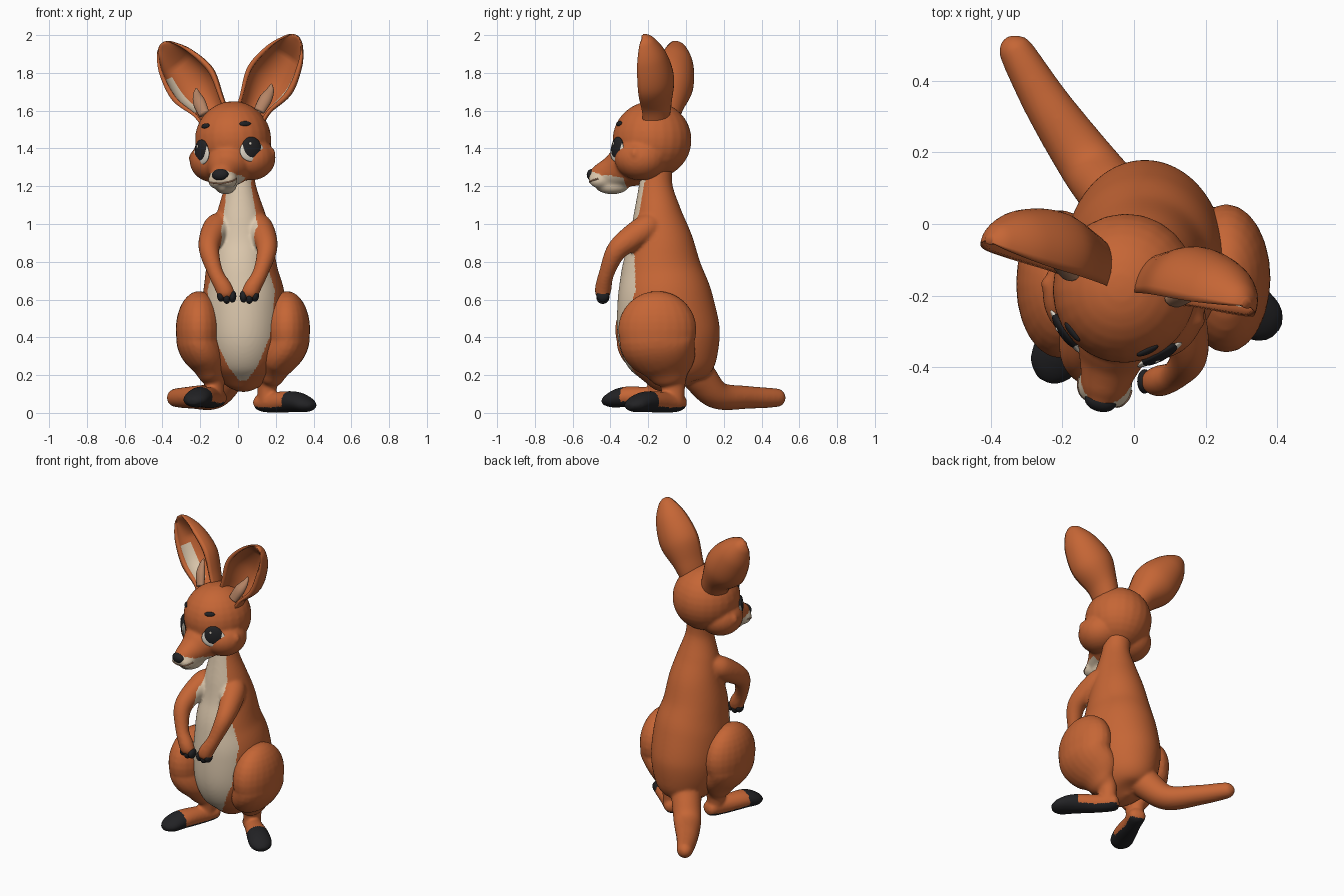
import bpy, bmesh, math
from mathutils import Vector, Matrix
from mathutils.bvhtree import BVHTree

if "Cube" in bpy.data.objects:
    bpy.data.objects.remove(bpy.data.objects["Cube"])


def material(name, rgb):
    m = bpy.data.materials.new(name)
    m.use_nodes = True
    m.diffuse_color = (*rgb, 1)
    m.node_tree.nodes["Principled BSDF"].inputs["Base Color"].default_value = (*rgb, 1)
    return m


FUR = material("orange fur", (0.56, 0.132, 0.036))
CREAM = material("cream fur", (0.72, 0.58, 0.42))
BLACK = material("black", (0.016, 0.016, 0.018))
WHITE = material("eye white", (0.82, 0.75, 0.64))
TAN = material("tan tuft", (0.46, 0.23, 0.13))


def spline(rows, steps=8):
    """Smooth rows of numbers through their control rows."""
    rows = [Vector(r) for r in rows]
    out = []
    for i in range(len(rows) - 1):
        a, b, c, d = rows[max(i - 1, 0)], rows[i], rows[i + 1], rows[min(i + 2, len(rows) - 1)]
        for k in range(steps):
            t = k / steps
            out.append(0.5 * (2 * b + (c - a) * t + (2 * a - 5 * b + 4 * c - d) * t * t
                              + (3 * b - a - 3 * c + d) * t ** 3))
    return out + [rows[-1]]


def rings_to_faces(bm, rings):
    """Skin the rings and give (ring, step, face) for each side face."""
    verts = [[bm.verts.new(p) for p in ring] for ring in rings]
    n = len(verts[0])
    grid = []
    for i, (lo, hi) in enumerate(zip(verts, verts[1:])):
        for j in range(n):
            k = (j + 1) % n
            grid.append((i, j, bm.faces.new((lo[j], lo[k], hi[k], hi[j]))))
    bm.faces.new(verts[0][::-1])
    bm.faces.new(verts[-1])
    return grid


def tube(bm, rows, ref=(0, 0, 1), seg=24, steps=8):
    """Loft ellipses; rows are x, y, z, side radius, other radius."""
    pts = spline(rows, steps)
    rings = []
    for i, p in enumerate(pts):
        t = Vector(pts[min(i + 1, len(pts) - 1)][:3]) - Vector(pts[max(i - 1, 0)][:3])
        side = t.cross(Vector(ref)).normalized()
        up = side.cross(t).normalized()
        rings.append([Vector(p[:3]) + side * p[3] * math.cos(a) + up * p[4] * math.sin(a)
                      for a in (math.tau * j / seg for j in range(seg))])
    rings_to_faces(bm, rings)


def ball(bm, centre, radii, base=Matrix()):
    m = base @ Matrix.Translation(centre) @ Matrix.Diagonal((*radii, 1))
    bmesh.ops.create_uvsphere(bm, u_segments=24, v_segments=16, radius=1, matrix=m)


def finish(name, bm, mats, rule=None, voxel=0, smooth=5, matrix=Matrix()):
    """Make the object, fuse it if asked, and colour faces by rule."""
    bmesh.ops.recalc_face_normals(bm, faces=bm.faces)
    me = bpy.data.meshes.new(name)
    bm.to_mesh(me)
    bm.free()
    ob = bpy.data.objects.new(name, me)
    bpy.context.collection.objects.link(ob)
    if voxel:
        mod = ob.modifiers.new("fuse", "REMESH")
        mod.mode, mod.voxel_size = "VOXEL", voxel
        mod = ob.modifiers.new("soften", "SMOOTH")
        mod.factor, mod.iterations = 0.5, smooth
        dg = bpy.context.evaluated_depsgraph_get()
        me = bpy.data.meshes.new_from_object(ob.evaluated_get(dg))
        ob.modifiers.clear()
        ob.data = me
        me.materials.clear()
    for m in mats:
        me.materials.append(m)
    for f in me.polygons:
        f.use_smooth = True
        if rule:
            f.material_index = rule(f.center, f.normal)
    ob.matrix_world = matrix
    return ob


# Cream bib: height, half width, front of the chest (arms lie further forward)
bib = [(0.17, 0.02, -0.2), (0.25, 0.08, -0.28), (0.4, 0.145, -0.355), (0.5, 0.165, -0.365),
       (0.65, 0.178, -0.355), (0.8, 0.135, -0.335), (1.0, 0.092, -0.288), (1.2, 0.064, -0.25),
       (1.4, 0.064, -0.23)]


def bib_rule(c, n):
    for (z0, w0, y0), (z1, w1, y1) in zip(bib, bib[1:]):
        if z0 <= c.z < z1:
            t = (c.z - z0) / (z1 - z0)
            on_arm = c.z > 0.55 and c.y < y0 + (y1 - y0) * t - 0.018
            return int(n.y < 0 and c.y < -0.08 and not on_arm
                       and abs(c.x - 0.03 + 0.02 * c.z) < w0 + (w1 - w0) * t)
    return 0


# Torso and neck
bm = bmesh.new()
tube(bm, [(0.03, -0.04, 0.125, 0.02, 0.03), (0.03, -0.05, 0.16, 0.11, 0.14),
          (0.03, -0.06, 0.25, 0.185, 0.225), (0.03, -0.088, 0.4, 0.222, 0.27),
          (0.03, -0.112, 0.6, 0.22, 0.253), (0.02, -0.128, 0.75, 0.192, 0.217),
          (0.02, -0.133, 0.9, 0.165, 0.174), (0.015, -0.15, 1.05, 0.13, 0.13),
          (0.01, -0.16, 1.2, 0.085, 0.09), (0, -0.15, 1.32, 0.08, 0.08)],
     ref=(0, 1, 0), seg=64)
# Tail lying on the ground behind
tube(bm, [(0.0, 0.0, 0.3, 0.1, 0.1), (-0.06, 0.08, 0.18, 0.09, 0.09),
          (-0.13, 0.17, 0.092, 0.083, 0.073), (-0.24, 0.33, 0.082, 0.066, 0.06),
          (-0.325, 0.475, 0.08, 0.05, 0.05), (-0.343, 0.508, 0.08, 0.037, 0.037),
          (-0.35, 0.525, 0.08, 0.012, 0.012)])
# Arms flowing out of the shoulders
for s in (1, -1):
    tube(bm, [(s * 0.08, -0.13, 1.04, 0.03, 0.03), (s * 0.105, -0.19, 0.99, 0.072, 0.072),
              (s * 0.142, -0.29, 0.925, 0.064, 0.068), (s * 0.152, -0.37, 0.855, 0.053, 0.055),
              (s * 0.118, -0.42, 0.74, 0.041, 0.041), (s * 0.075, -0.438, 0.66, 0.046, 0.044),
              (s * 0.06, -0.44, 0.62, 0.042, 0.036), (s * 0.058, -0.44, 0.6, 0.012, 0.012)],
         ref=(0, 1, 0))
finish("torso_arms_and_tail", bm, [FUR, CREAM], bib_rule, voxel=0.009, smooth=8)

# Claws
for s, side in ((1, "left"), (-1, "right")):
    bm = bmesh.new()
    for x, z in ((0.03, 0.617), (0.06, 0.61), (0.09, 0.622)):
        ball(bm, (s * x, -0.44, z), (0.021, 0.034, 0.033))
    finish(side + "_claws", bm, [BLACK])


# Legs: thigh tapering to the ankle, and long foot with black toe and sole
def leg(name, thigh, ankle, toe, lift, black_from):
    thigh, ankle, toe = Vector(thigh), Vector(ankle), Vector(toe)
    bm = bmesh.new()
    ball(bm, thigh, (0.124, 0.208, 0.205))
    tube(bm, [(*(thigh + Vector((0, 0, 0.05))), 0.1, 0.17), (*(thigh + Vector((0, 0, -0.06))), 0.12, 0.2),
              (*thigh.lerp(ankle, 0.56), 0.106, 0.165), (*thigh.lerp(ankle, 0.82), 0.075, 0.11),
              (*ankle, 0.054, 0.068), (ankle.x, ankle.y, 0.06 + lift, 0.05, 0.06)],
         ref=(0, 1, 0))
    heel = Vector((ankle.x, ankle.y, 0.055 + lift))
    toe.z = heel.z
    size = (toe - heel).length
    along = (toe - heel).normalized()
    path = [(-0.075, 0.02, 0.015, 0), (-0.05, 0.052, 0.045, 0), (0.05, 0.055, 0.055, 0),
            (0.6 * size, 0.07, 0.055, 0.004), (size - 0.045, 0.066, 0.04, -0.012),
            (size, 0.028, 0.016, -0.022)]
    tube(bm, [(*(heel + along * d + Vector((0, 0, dz))), w, h) for d, w, h, dz in path])

    def rule(c, n):
        tip = (c - heel).dot(along) > black_from and c.z < 0.15
        return int(tip or (n.z < -0.5 and c.z < 0.05 + lift))
    finish(name, bm, [FUR, BLACK], rule, voxel=0.009, smooth=5)


leg("left_leg", (0.258, -0.152, 0.44), (0.155, -0.07, 0.15), (0.395, -0.305, 0), 0, 0.17)
leg("right_leg", (-0.206, -0.168, 0.44), (-0.125, -0.14, 0.16), (-0.245, -0.44, 0), 0.025, 0.2)

# Head, built facing forward and then turned
TURN = (Matrix.Translation((-0.025, -0.18, 1.43)) @ Matrix.Rotation(math.radians(-14), 4, "Z")
        @ Matrix.Rotation(-0.055, 4, "Y"))
bm = bmesh.new()
ball(bm, (0, 0, 0.015), (0.202, 0.21, 0.205))
for s in (1, -1):
    ball(bm, (s * 0.1, -0.035, -0.09), (0.13, 0.14, 0.115))
    ball(bm, (s * 0.195, -0.04, -0.07), (0.042, 0.03, 0.042))
    ball(bm, (s * 0.035, -0.275, -0.198), (0.042, 0.058, 0.045))
tube(bm, [(0, 0, -0.08, 0.13, 0.12), (0, -0.12, -0.115, 0.125, 0.12), (0, -0.21, -0.155, 0.088, 0.09),
          (0, -0.295, -0.175, 0.06, 0.058), (0, -0.335, -0.175, 0.035, 0.035)])
ball(bm, (0, -0.215, -0.23), (0.055, 0.09, 0.043))


def muzzle_rule(c, n):
    return int(c.y < -0.13 and c.z < -0.178 + 0.35 * max(0, -c.y - 0.24) - 0.2 * max(0, 0.2 + c.y))


head = finish("head", bm, [FUR, CREAM], muzzle_rule, voxel=0.009, smooth=9, matrix=TURN)
skin = bmesh.new()
skin.from_mesh(head.data)
tree = BVHTree.FromBMesh(skin)


def on_skin(direction, facing=None, origin=(0, 0, 0)):
    """Frame on the head surface with z pointing outward."""
    loc, normal, _, _ = tree.ray_cast(Vector(origin), Vector(direction).normalized())
    out = Vector(facing) if facing else normal
    return Matrix.Translation(loc) @ out.to_track_quat("Z", "Y").to_matrix().to_4x4()


bm = bmesh.new()
ball(bm, (0, -0.322, -0.17), (0.045, 0.03, 0.032))
finish("nose", bm, [BLACK], matrix=TURN)

# Mouth line around the muzzle
bm = bmesh.new()
mouth = []
for i in range(-6, 7):
    a = i * 0.16
    p = on_skin((math.sin(a), -math.cos(a), -0.3 + 0.2 * abs(a)), origin=(0, -0.22, -0.185)).translation
    mouth.append((*p, 0.004, 0.004))
tube(bm, mouth, seg=8, steps=3)
finish("mouth_line", bm, [TAN], matrix=TURN)

# Eyes and brows
for s, side in ((1, "left"), (-1, "right")):
    eye = on_skin((s * 0.126, -0.143, -0.036), facing=(s * 0.67, -0.74, 0.05))
    for part, mat, pos, size in (("eye_white", WHITE, (0, -0.012, 0.002), (0.072, 0.058, 0.013)),
                                 ("pupil", BLACK, (0, 0.003, 0.002), (0.058, 0.06, 0.019)),
                                 ("eye_glint", WHITE, (-0.014, 0.026, 0.018), (0.008, 0.008, 0.004))):
        bm = bmesh.new()
        ball(bm, pos, size, eye)
        finish(side + "_" + part, bm, [mat], matrix=TURN)
    bm = bmesh.new()
    ball(bm, (0, 0, 0), (0.033, 0.014, 0.009), on_skin((s * 0.127, -0.18, 0.112)))
    finish(side + "_brow", bm, [BLACK], matrix=TURN)

# Cupped ears: crescent sections swept from skull to tip, filled in at the tip
ear_rows = [(0.085, 0.01, 0.1, 0.075, 0.1), (0.13, 0.02, 0.2, 0.095, 0.115),
            (0.21, 0.03, 0.32, 0.138, 0.135), (0.295, 0.032, 0.44, 0.11, 0.112),
            (0.352, 0.034, 0.52, 0.056, 0.06), (0.372, 0.036, 0.545, 0.016, 0.018)]
ARC = 20
for s, side in ((1, "left"), (-1, "right")):
    bm = bmesh.new()
    pts = spline(ear_rows)
    rings = []
    for i, p in enumerate(pts):
        t = Vector(pts[min(i + 1, len(pts) - 1)][:3]) - Vector(pts[max(i - 1, 0)][:3])
        across = Vector((t.z, 0, -t.x)).normalized()
        fill = max(0, (i / (len(pts) - 1) - 0.6) / 0.4)
        ring = []
        for j in range(2 * ARC + 2):
            inner = j > ARC
            a = math.radians(102) * (2 * (2 * ARC + 1 - j if inner else j) / ARC - 1)
            k = 0.82 if inner else 1
            depth = 0.82 - 1.3 * fill if inner else 1
            q = (Vector(p[:3]) + across * p[3] * k * math.sin(a)
                 + Vector((0, p[4] * depth * math.cos(a), 0)))
            ring.append((s * q.x, q.y, q.z))
        rings.append(ring)
    for i, j, f in rings_to_faces(bm, rings):
        f.material_index = int(ARC + 1 < j < ARC + 6 and 8 < i < 22)
    finish(side + "_ear", bm, [FUR, CREAM], matrix=TURN)
    # Tuft inside the ear
    bm = bmesh.new()
    tube(bm, [(s * 0.15, 0.0, 0.16, 0.03, 0.02), (s * 0.18, 0.03, 0.22, 0.035, 0.025),
              (s * 0.2, 0.06, 0.265, 0.022, 0.015), (s * 0.205, 0.08, 0.3, 0.004, 0.004)],
         ref=(0, 1, 0), seg=12)
    finish(side + "_ear_tuft", bm, [TAN], matrix=TURN)
skin.free()
